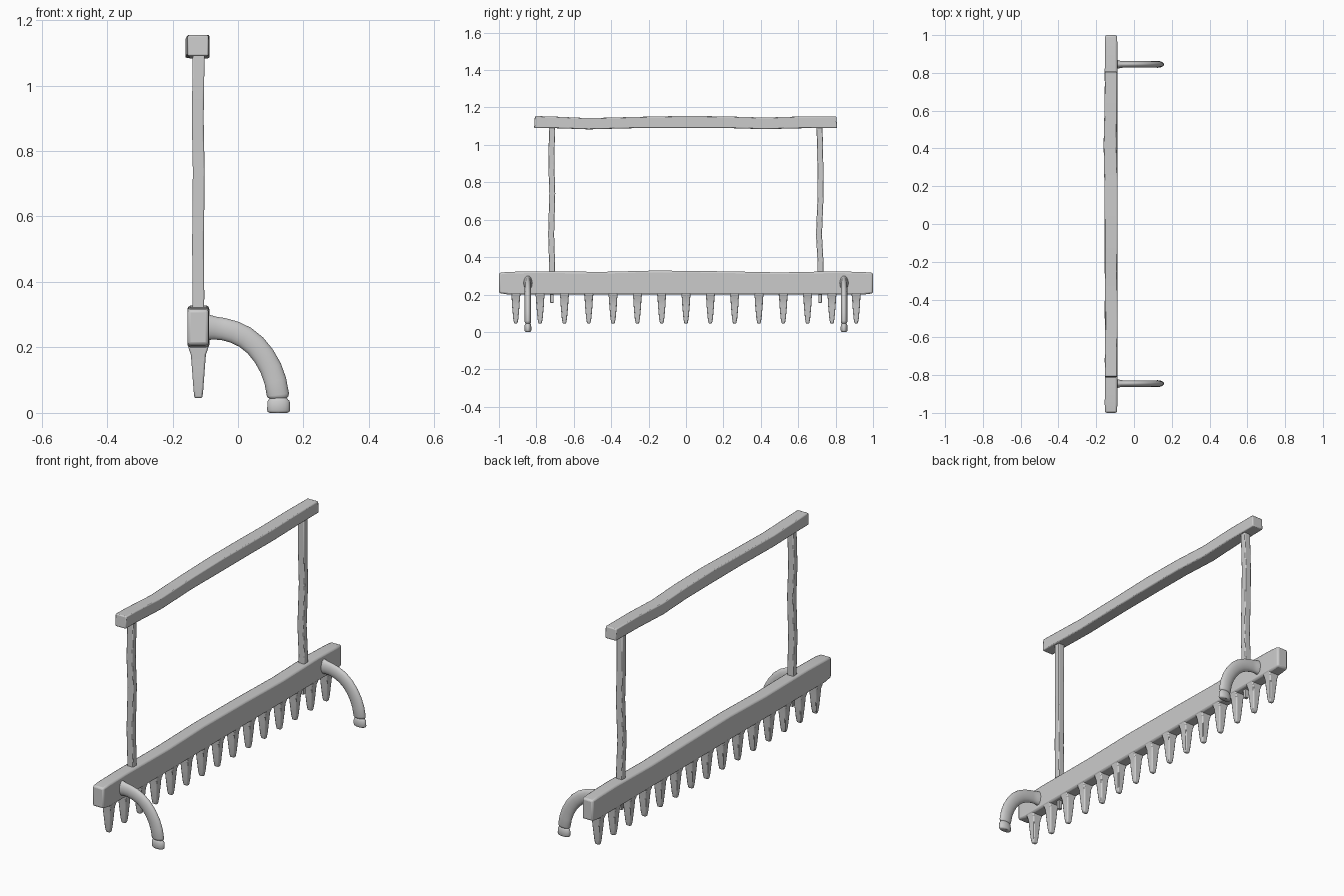
import bpy, bmesh, math
from mathutils import Vector

X0 = -0.121  # shared centre line of frame and teeth


def skin(name, rings, bevel=0.0, angle=40):
    """Join equal-length vertex rings into a capped solid."""
    bm = bmesh.new()
    loops = [[bm.verts.new(p) for p in r] for r in rings]
    n = len(loops[0])
    for a, b in zip(loops, loops[1:]):
        for i in range(n):
            j = (i + 1) % n
            bm.faces.new((a[i], a[j], b[j], b[i]))
    bm.faces.new(loops[0])
    bm.faces.new(loops[-1])
    bmesh.ops.recalc_face_normals(bm, faces=bm.faces)
    me = bpy.data.meshes.new(name)
    bm.to_mesh(me)
    bm.free()
    ob = bpy.data.objects.new(name, me)
    bpy.context.collection.objects.link(ob)
    if bevel:
        m = ob.modifiers.new("worn_edges", 'BEVEL')
        m.width, m.segments = bevel, 2
        m.limit_method, m.angle_limit = 'ANGLE', math.radians(40)
    bpy.ops.object.select_all(action='DESELECT')
    ob.select_set(True)
    bpy.context.view_layer.objects.active = ob
    bpy.ops.object.shade_smooth_by_angle(angle=math.radians(angle))
    return ob


def beam(name, stations, bevel, slant=0.0):
    """Bar along y; station = y, x min, x max, z min, z max."""
    rings = []
    for k, (y, xa, xb, za, zb) in enumerate(stations):
        s = slant * (-1 if k == 0 else 1 if k == len(stations) - 1 else 0)
        rings.append([(xa, y + s, za), (xb, y + s, za), (xb, y, zb), (xa, y, zb)])
    return skin(name, rings, bevel)


def upright(name, stations, bevel):
    """Bar along z; station = z, x, y, half x, half y."""
    return skin(name, [[(x - a, y - b, z), (x + a, y - b, z), (x + a, y + b, z), (x - a, y + b, z)]
                       for z, x, y, a, b in stations], bevel)


# Main toothed beam, slightly uneven
beam("main_beam", [
    (-1.0, -.154, -.090, .208, .316), (-.95, -.155, -.088, .200, .321),
    (-.80, -.154, -.088, .200, .324), (-.45, -.155, -.087, .200, .321),
    (-.16, -.154, -.088, .200, .328), (.20, -.155, -.088, .200, .324),
    (.50, -.154, -.087, .200, .318), (.80, -.155, -.088, .200, .324),
    (.95, -.154, -.088, .200, .320), (1.0, -.153, -.090, .206, .316)], .009)

# Wavy handle bar
beam("handle_bar", [
    (-.808, -.154, -.090, 1.090, 1.154), (-.72, -.155, -.090, 1.090, 1.152),
    (-.52, -.152, -.087, 1.083, 1.143), (-.25, -.155, -.089, 1.090, 1.150),
    (.0, -.155, -.087, 1.090, 1.155), (.22, -.157, -.087, 1.090, 1.152),
    (.42, -.161, -.092, 1.084, 1.146), (.62, -.156, -.090, 1.089, 1.152),
    (.804, -.154, -.090, 1.090, 1.152)], .005, slant=.004)

# Two uprights with tenon ends poking through the beam
for side, name in ((-1, "left_post"), (1, "right_post")):
    wob = (0, .001, -.004, .002, -.003, .001) if side < 0 else (0, .003, -.006, .003, .001, -.003)
    zs = (.22, .36, .52, .74, .90, 1.10)
    xw = (-.001, 0, -.001, .001, -.002, .001)
    upright(name, [(z, X0 + dx, side * .717 + dy, .018, .016)
                   for z, dx, dy in zip(zs, xw, wob)], .004)
    upright(name + "_tenon", [(.155, X0, side * .717, .010, .009),
                              (.23, X0, side * .717, .011, .010)], .002)

# Row of tapered teeth
for i in range(15):
    y = -.91 + i * .13
    upright(f"tooth_{i + 1}", [
        (.045, X0, y, .012, .009), (.072, X0, y, .015, .014),
        (.14, X0, y, .020, .020), (.178, X0, y, .023, .022),
        (.194, X0, y, .029, .024), (.21, X0, y, .032, .025)], .005)

# Curved handles: x, z, tangent angle (deg), in-plane half width, half width in y
path = [(-.10, .262, 0, .041, .024), (-.086, .261, -2, .038, .023),
        (-.070, .259, -5, .035, .018), (-.045, .256, -9, .034, .0175),
        (-.012, .247, -19, .034, .0175), (.022, .231, -31, .034, .0175),
        (.053, .206, -44, .034, .0175), (.079, .174, -56, .034, .0175),
        (.100, .137, -66, .034, .0175), (.114, .098, -74, .034, .0175),
        (.122, .055, -82, .034, .0175), (.1228, .048, -86, .031, .016),
        (.123, .045, -88, .026, .013), (.1235, .041, -90, .029, .015),
        (.124, .036, -90, .034, .0175), (.124, .008, -90, .035, .018),
        (.124, .003, -90, .033, .016), (.124, .0, -90, .027, .013)]
for side, name in ((-1, "left_hook"), (1, "right_hook")):
    rings = []
    for x, z, deg, a, b in path:
        t = math.radians(deg)
        u = Vector((-math.sin(t), 0, math.cos(t)))
        c = Vector((x, side * .845, z))
        rings.append([c + u * (a * math.cos(q)) + Vector((0, b * math.sin(q), 0))
                      for q in (2 * math.pi * k / 20 for k in range(20))])
    skin(name, rings, angle=45)
